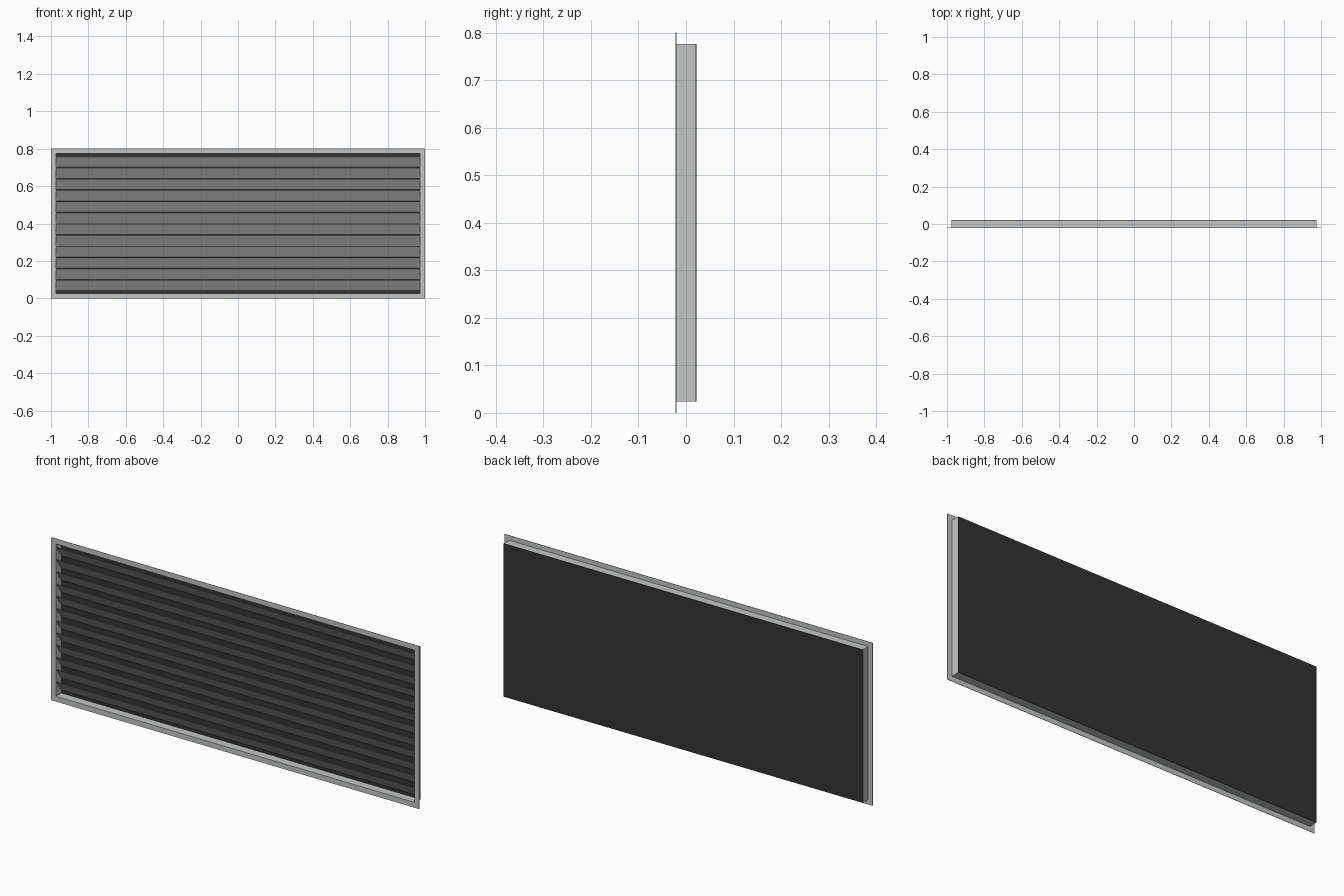
import bpy, bmesh

if "Cube" in bpy.data.objects:
    bpy.data.objects.remove(bpy.data.objects["Cube"])

# Overall sizes
W, H = 2.0, 0.8               # flange outside
SW, SH = 1.952, 0.752         # sleeve outside
Y0, Y1 = -0.022, 0.022        # front and back
T = 0.002                     # sheet thickness
ZC = H / 2
SLATS, PITCH = 12, 0.06


def material(name, rgb):
    m = bpy.data.materials.new(name)
    m.diffuse_color = (*rgb, 1)
    m.use_nodes = True
    m.node_tree.nodes["Principled BSDF"].inputs["Base Color"].default_value = m.diffuse_color
    return m


def make_object(name, bm, mat):
    bmesh.ops.recalc_face_normals(bm, faces=bm.faces)
    me = bpy.data.meshes.new(name)
    bm.to_mesh(me)
    bm.free()
    me.materials.append(mat)
    ob = bpy.data.objects.new(name, me)
    bpy.context.collection.objects.link(ob)
    return ob


def rect_ring(name, w, h, iw, ih, ya, yb, mat):
    """Rectangular frame with an open middle, between two depths."""
    bm = bmesh.new()
    loops = []
    for ww, hh, y in ((w, h, ya), (w, h, yb), (iw, ih, yb), (iw, ih, ya)):
        loops.append([bm.verts.new((sx * ww / 2, y, ZC + sz * hh / 2))
                      for sx, sz in ((-1, -1), (1, -1), (1, 1), (-1, 1))])
    for i in range(4):
        a, b = loops[i], loops[(i + 1) % 4]
        for j in range(4):
            k = (j + 1) % 4
            bm.faces.new((a[j], a[k], b[k], b[j]))
    return make_object(name, bm, mat)


def extruded_profile(name, profile, half, mat):
    """Closed (y, z) profile swept along x."""
    bm = bmesh.new()
    ends = [[bm.verts.new((x, y, z)) for y, z in profile] for x in (-half, half)]
    n = len(profile)
    for i in range(n):
        j = (i + 1) % n
        bm.faces.new((ends[0][i], ends[0][j], ends[1][j], ends[1][i]))
    for e in ends:
        bm.faces.new(e)
    return make_object(name, bm, mat)


metal = material("light grey metal", (0.55, 0.57, 0.56))
dark = material("dark backing", (0.033, 0.033, 0.033))

# Front flange and the sleeve behind it
iw, ih = SW - 2 * T, SH - 2 * T
rect_ring("flange", W, H, iw, ih, Y0, Y0 + T, metal)
rect_ring("sleeve", SW, SH, iw, ih, Y0 + T, Y1 - T, metal)

# Dark panel closing the back
zb, zt = ZC - SH / 2, ZC + SH / 2
extruded_profile("back_panel", [(Y1 - T, zb), (Y1, zb), (Y1, zt), (Y1 - T, zt)],
                 SW / 2, dark)

# Slanted slats: front edge high, back edge low
ya, yb = Y0 + 0.001, Y1 - T
for i in range(SLATS):
    z = ZC + (i - SLATS / 2) * PITCH
    low, high = z + 0.001, z + PITCH - 0.003
    extruded_profile("slat_%02d" % (i + 1),
                     [(ya, high), (yb, low), (yb, low + T), (ya, high + T)],
                     iw / 2, metal)
